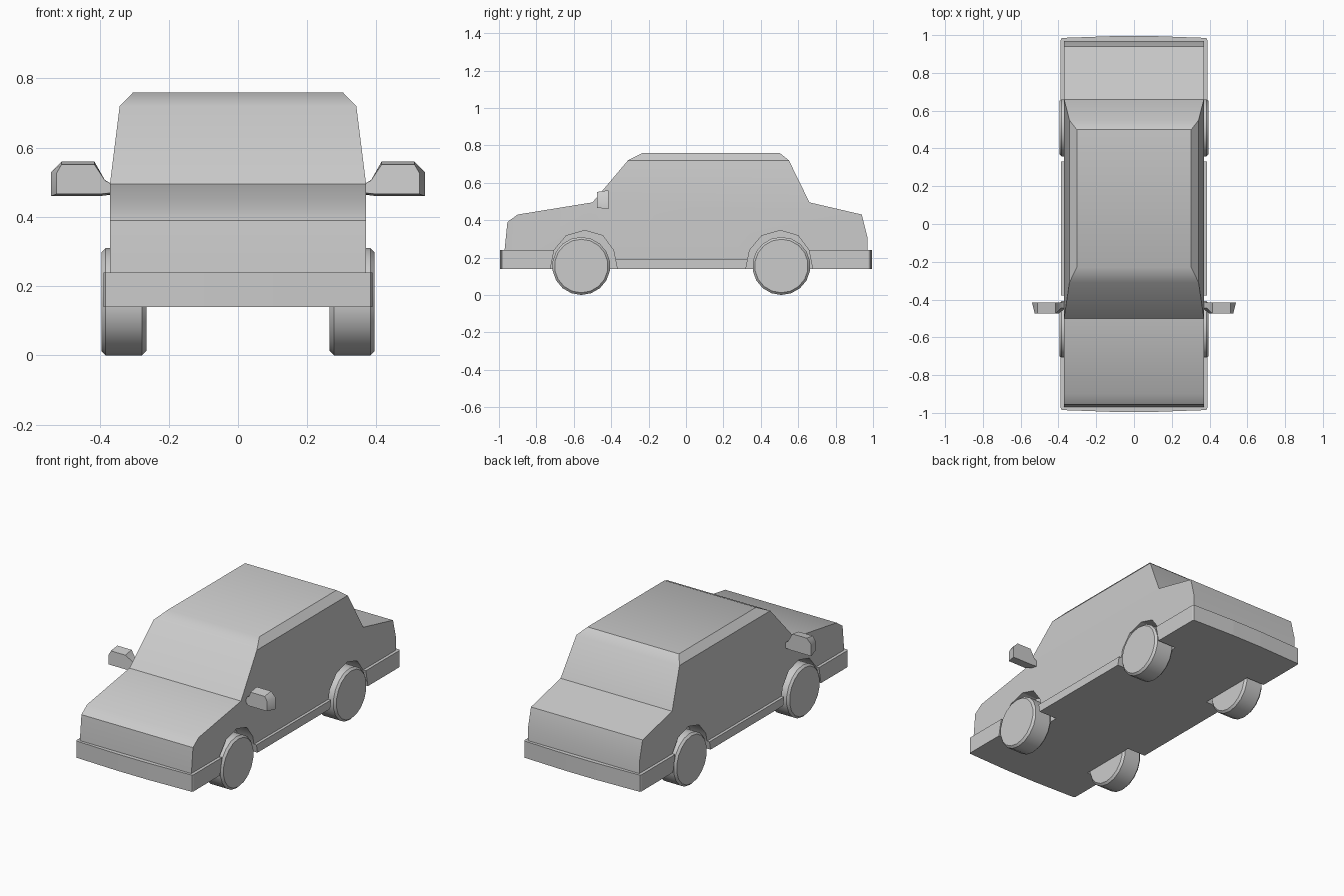
import bpy, bmesh, math

cube = bpy.data.objects.get("Cube")
if cube:
    bpy.data.objects.remove(cube, do_unlink=True)

paint = bpy.data.materials.new("plain grey")
GREY = (0.6, 0.6, 0.6, 1)
paint.use_nodes = True
paint.diffuse_color = GREY
paint.node_tree.nodes["Principled BSDF"].inputs["Base Color"].default_value = GREY


def finish(bm, name, cutter=None, angle=30):
    bmesh.ops.remove_doubles(bm, verts=bm.verts, dist=0.0005)
    bmesh.ops.recalc_face_normals(bm, faces=bm.faces)
    mesh = bpy.data.meshes.new(name)
    bm.to_mesh(mesh)
    bm.free()
    obj = bpy.data.objects.new(name, mesh)
    bpy.context.collection.objects.link(obj)
    mesh.materials.append(paint)
    bpy.ops.object.select_all(action="DESELECT")
    obj.select_set(True)
    bpy.context.view_layer.objects.active = obj
    if cutter:
        mod = obj.modifiers.new("arches", "BOOLEAN")
        mod.operation = "DIFFERENCE"
        mod.solver = "EXACT"
        mod.object = cutter
        bpy.ops.object.modifier_apply(modifier=mod.name)
    bpy.ops.object.shade_smooth_by_angle(angle=math.radians(angle))
    return obj


def loft(bm, rings, caps=True):
    """Bridge closed rings of points with quads and cap both ends."""
    loops = [[bm.verts.new(p) for p in ring] for ring in rings]
    n = len(loops[0])
    for a, b in zip(loops, loops[1:]):
        for i in range(n):
            j = (i + 1) % n
            bm.faces.new((a[i], a[j], b[j], b[i]))
    if caps:
        bm.faces.new(loops[0])
        bm.faces.new(loops[-1])


def rect(z, y0, y1, w):
    return [(-w, y0, z), (w, y0, z), (w, y1, z), (-w, y1, z)]


SIDES = ((1, "left"), (-1, "right"))
ENDS = ((-0.54, "front"), (0.505, "rear"))

# Wheel arch cutters
arch = [(-0.185, 0.10), (-0.185, 0.14), (-0.165, 0.24), (-0.10, 0.317), (0, 0.345),
        (0.095, 0.317), (0.152, 0.24), (0.172, 0.14), (0.172, 0.10)]
bm = bmesh.new()
for s, _ in SIDES:
    for cy, _ in ENDS:
        loft(bm, [[(s * x, cy + y, z) for y, z in arch] for x in (0.265, 0.6)])
arches = finish(bm, "arch_cutter")
arches.hide_render = True

# Body: lower shell with an open top, then the tapering cabin on it
lower = [(-0.50, 0.495), (-0.90, 0.43), (-0.955, 0.39), (-0.97, 0.24), (-0.97, 0.14),
         (0.97, 0.14), (0.97, 0.31), (0.94, 0.43), (0.66, 0.495)]
W = 0.37
bm = bmesh.new()
a, b = [[bm.verts.new((x, y, z)) for y, z in lower] for x in (-W, W)]
for i in range(len(lower) - 1):
    bm.faces.new((a[i], a[i + 1], b[i + 1], b[i]))
bm.faces.new(a)
bm.faces.new(b)
cabin = [rect(0.495, -0.50, 0.66, W), rect(0.72, -0.31, 0.55, 0.342),
         rect(0.76, -0.23, 0.50, 0.303)]
loft(bm, cabin, caps=False)
bm.faces.new([bm.verts.new(p) for p in cabin[-1]])
finish(bm, "body", arches)

# Bumpers wrapping round to the wheel arches
for s, name in ((-1, "front"), (1, "rear")):
    half = [(0.388, 0.6), (0.388, 0.975), (0.383, 0.985), (0.10, 0.995)]
    plan = half + [(-x, y) for x, y in reversed(half)]
    bm = bmesh.new()
    loft(bm, [[(x, s * y, z) for x, y in plan] for z in (0.14, 0.24)])
    finish(bm, name + "_bumper", arches, 1)

for s, side in SIDES:
    # Sills between the wheels
    bm = bmesh.new()
    section = [(0.36, 0.14), (0.387, 0.14), (0.387, 0.19), (0.36, 0.19)]
    loft(bm, [[(s * x, y, z) for x, z in section] for y in (-0.5, 0.45)])
    finish(bm, side + "_sill", arches)

    # Mirrors: narrow stem widening to a housing
    bm = bmesh.new()
    outline = [(0.36, 0.465), (0.40, 0.46), (0.54, 0.46), (0.54, 0.53),
               (0.51, 0.56), (0.415, 0.56), (0.385, 0.507), (0.36, 0.49)]
    back = [(s * x, -0.415, z) for x, z in outline]
    front = [(s * min(x, 0.525), -0.475 if x > 0.39 else -0.445,
              0.50 + (z - 0.50) * 0.85) for x, z in outline]
    loft(bm, [back, front])
    finish(bm, side + "_mirror", angle=50)

    # Wheels with a chamfered tread
    for cy, end in ((-0.56, "front"), (0.51, "rear")):
        bm = bmesh.new()
        rings = []
        for x, r in ((0.265, 0.143), (0.277, 0.155), (0.383, 0.155), (0.395, 0.143)):
            rings.append([(s * x, cy + r * math.cos(t), 0.155 + r * math.sin(t))
                          for t in (math.tau * (i + 0.5) / 18 for i in range(18))])
        loft(bm, rings)
        finish(bm, f"{end}_{side}_wheel", angle=40)

bpy.data.objects.remove(arches, do_unlink=True)
